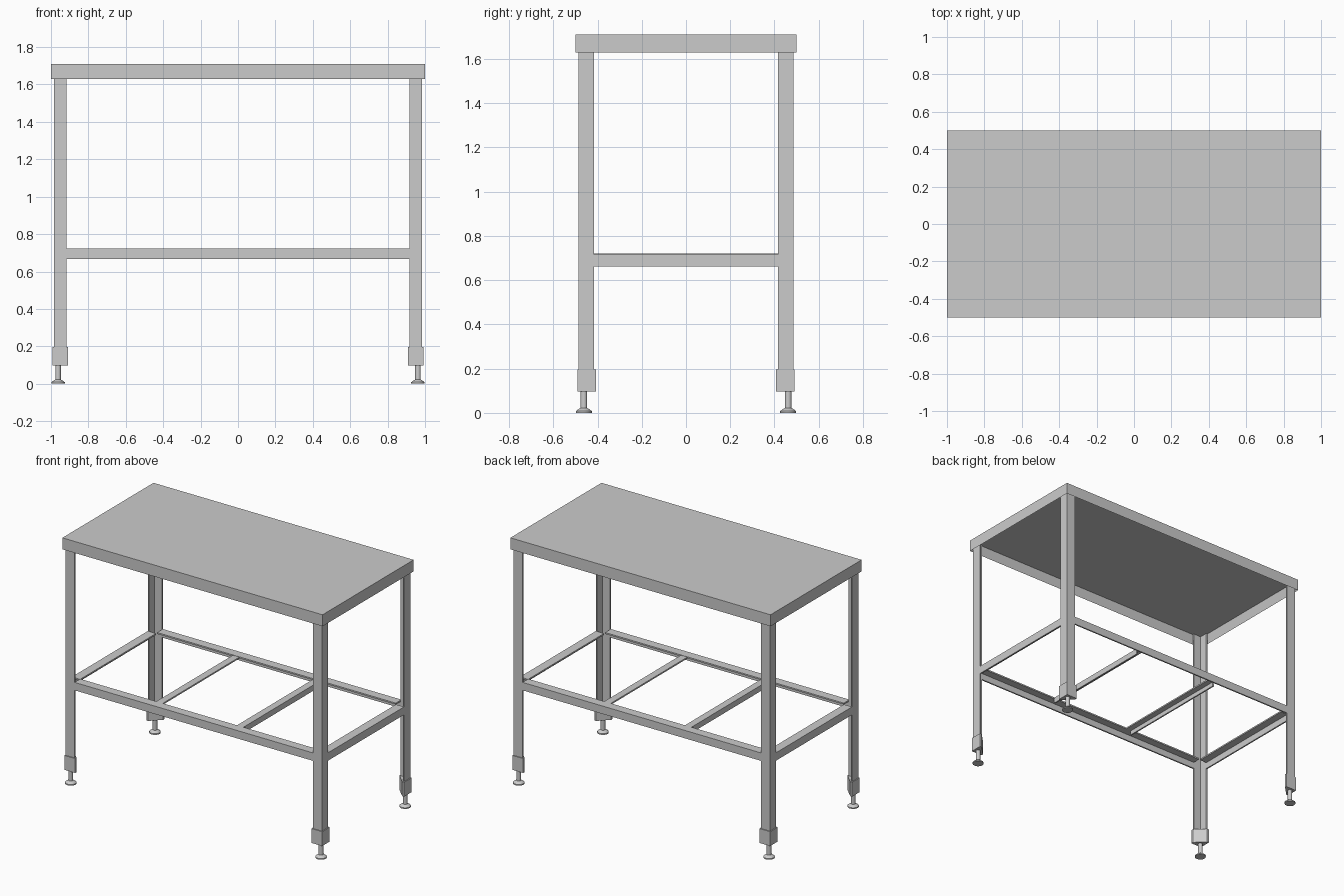
import bpy, bmesh, math
from mathutils import Vector

if "Cube" in bpy.data.objects:
    bpy.data.objects.remove(bpy.data.objects["Cube"])


def prism(name, pts, direction):
    """Extrude a closed 3D polygon along a direction vector."""
    bm = bmesh.new()
    face = bm.faces.new([bm.verts.new(p) for p in pts])
    new = bmesh.ops.extrude_face_region(bm, geom=[face])["geom"]
    bmesh.ops.translate(bm, vec=Vector(direction),
                        verts=[v for v in new if isinstance(v, bmesh.types.BMVert)])
    # keep the start cap so that the solid is closed
    if not face.is_valid or len(bm.faces) < len(pts) + 2:
        bmesh.ops.holes_fill(bm, edges=bm.edges[:], sides=0)
    bmesh.ops.recalc_face_normals(bm, faces=bm.faces[:])
    return finish(name, bm)


def finish(name, bm):
    me = bpy.data.meshes.new(name)
    bm.to_mesh(me)
    bm.free()
    ob = bpy.data.objects.new(name, me)
    bpy.context.collection.objects.link(ob)
    return ob


def lathe(name, profile, x, y, steps=24):
    """Revolve (radius, z) points about a vertical axis at x, y."""
    bm = bmesh.new()
    vs = [bm.verts.new((r, 0, z)) for r, z in profile]
    es = [bm.edges.new(e) for e in zip(vs, vs[1:])]
    bmesh.ops.spin(bm, geom=vs + es, cent=(0, 0, 0), axis=(0, 0, 1),
                   angle=2 * math.pi, steps=steps)
    bmesh.ops.remove_doubles(bm, verts=bm.verts[:], dist=1e-5)
    bmesh.ops.recalc_face_normals(bm, faces=bm.faces[:])
    ob = finish(name, bm)
    ob.location = (x, y, 0)
    bpy.ops.object.select_all(action='DESELECT')
    ob.select_set(True)
    bpy.context.view_layer.objects.active = ob
    bpy.ops.object.shade_smooth_by_angle(angle=math.radians(30))
    return ob


def angle_profile(a, b, t):
    """L section with its corner at the origin."""
    return [(0, 0), (a, 0), (a, t), (t, t), (t, b), (0, b)]


# table top: folded tray, open underneath
bm = bmesh.new()
bmesh.ops.create_cube(bm, size=1)
bmesh.ops.scale(bm, vec=(2, 1, 0.08), verts=bm.verts[:])
bmesh.ops.translate(bm, vec=(0, 0, 1.67), verts=bm.verts[:])
bm.normal_update()
under = [f for f in bm.faces if f.normal.z < -0.5]
bmesh.ops.inset_region(bm, faces=under, thickness=0.015, use_even_offset=True)
bmesh.ops.translate(bm, vec=(0, 0, 0.065), verts=under[0].verts[:])
finish("table_top", bm)

T = 0.01
HX, HY = 0.985, 0.485    # outer corner of the legs

for sx, side in ((-1, "left"), (1, "right")):
    for sy, end in ((-1, "front"), (1, "back")):
        tag = f"{end}_{side}"
        # angle-section leg, open towards the inside
        prism(f"leg_{tag}", [(sx * (HX - u), sy * (HY - v), 0.15)
                             for u, v in angle_profile(0.068, 0.068, T)], (0, 0, 1.545))
        # triangular foot socket
        w, c = 0.083, 0.015
        sock = [(0, 0), (w, 0), (w, c), (c, w), (0, w)]
        prism(f"foot_socket_{tag}", [(sx * (HX + 0.006 - u), sy * (HY + 0.006 - v), 0.097)
                                     for u, v in sock], (0, 0, 0.1))
        # levelling foot with threaded stem
        lathe(f"levelling_foot_{tag}",
              [(0, 0), (0.036, 0), (0.036, 0.008), (0.02, 0.02), (0.015, 0.022),
               (0.015, 0.1), (0, 0.1)], sx * 0.962, sy * 0.462)

F = 0.063                # flange width of the shelf rails
for s, side, end in ((-1, "left", "front"), (1, "right", "back")):
    # long rail: outer web with a flange on top
    prism(f"shelf_rail_{end}", [(-0.917, s * (HY - u), 0.722 - v)
                                for u, v in angle_profile(F, 0.055, T)], (1.834, 0, 0))
    # end rail
    prism(f"shelf_rail_{side}", [(s * (HX - u), -0.417, 0.716 - v)
                                 for u, v in angle_profile(F, 0.055, T)], (0, 0.834, 0))
    # cross bar
    prism(f"shelf_cross_bar_{side}", [(s * (0.335 - u), -0.424, 0.72 - v)
                                      for u, v in angle_profile(0.05, 0.04, T)], (0, 0.848, 0))
